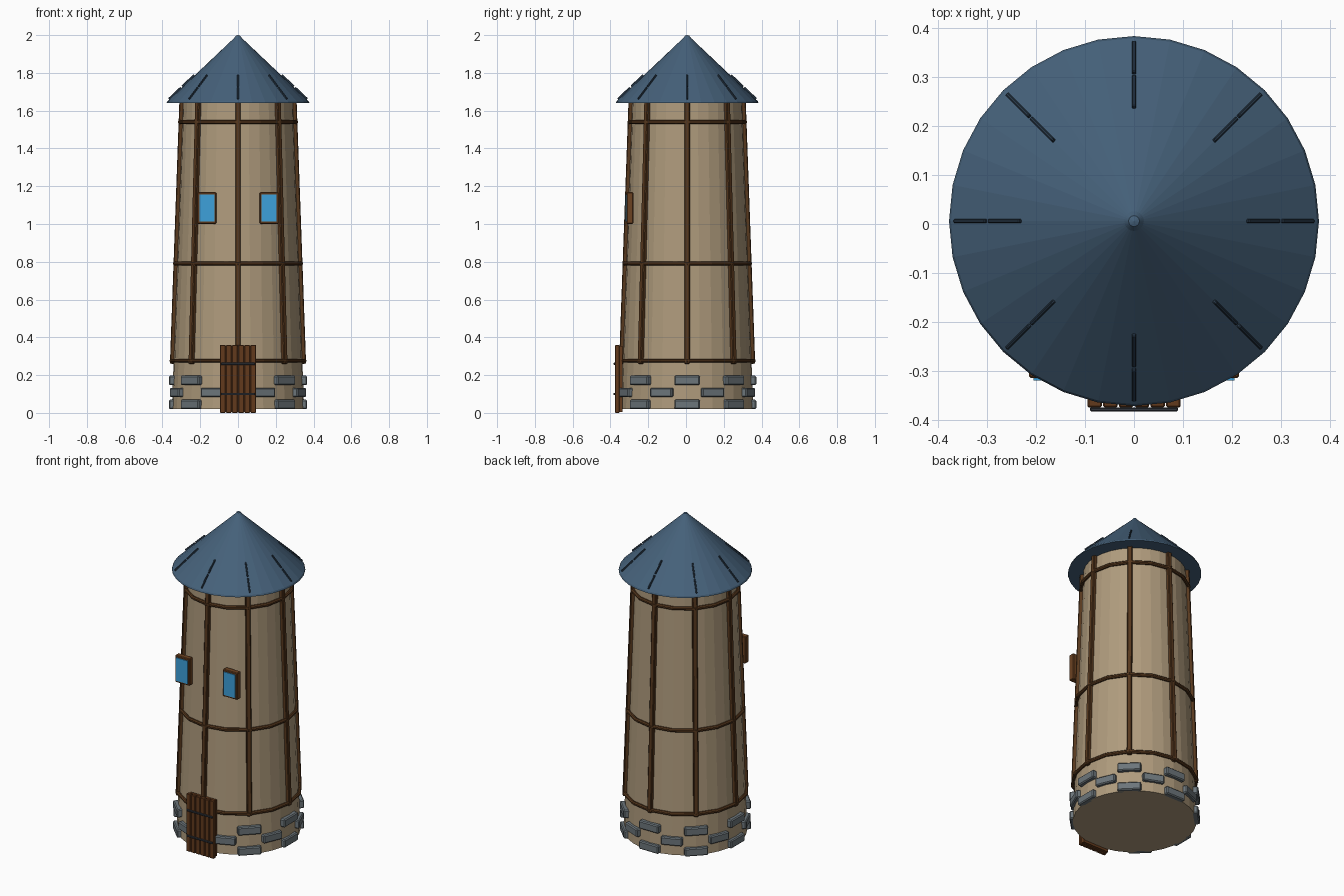
import bpy, bmesh, math
from mathutils import Matrix, Vector

if "Cube" in bpy.data.objects:
    bpy.data.objects.remove(bpy.data.objects["Cube"])

CY = 0.006                      # tower axis sits slightly behind the origin
SLOPE = 0.036                   # inward lean of the wall per unit height


def wall_r(z):
    return 0.35 - SLOPE * (z - 0.02)


def material(name, rgb):
    m = bpy.data.materials.new(name)
    m.diffuse_color = (*[(c / 255) ** 2.2 for c in rgb], 1)
    m.use_nodes = True
    m.node_tree.nodes["Principled BSDF"].inputs["Base Color"].default_value = m.diffuse_color
    return m


PLASTER = material("tan plaster", (174, 154, 124))
SLATE = material("blue slate", (71, 97, 121))
SEAM = material("dark slate", (45, 60, 75))
TIMBER = material("dark timber", (88, 59, 35))
DOOR = material("door wood", (98, 60, 34))
FRAME = material("window wood", (108, 68, 38))
STONE = material("grey stone", (108, 117, 122))
IRON = material("dark iron", (52, 56, 62))
GLASS = material("blue glass", (64, 160, 218))


def finish(name, bm, mat, bevel=0):
    bmesh.ops.recalc_face_normals(bm, faces=bm.faces)
    me = bpy.data.meshes.new(name)
    bm.to_mesh(me)
    bm.free()
    me.materials.append(mat)
    ob = bpy.data.objects.new(name, me)
    bpy.context.collection.objects.link(ob)
    if bevel:
        mod = ob.modifiers.new("bevel", 'BEVEL')
        mod.width = bevel
        mod.segments = 1
    return ob


def boxes(name, mat, items, bevel=0):
    """One object made from (size, matrix) boxes."""
    bm = bmesh.new()
    for size, mx in items:
        bmesh.ops.create_cube(bm, size=1, matrix=mx @ Matrix.Diagonal((*size, 1)))
    return finish(name, bm, mat, bevel)


def lathe(name, mat, profile, sides, closed=False):
    """Turn an (r, z) profile about the tower axis."""
    bm = bmesh.new()
    rings = []
    for r, z in profile:
        n = 1 if r == 0 else sides
        rings.append([bm.verts.new((r * math.cos(i * math.tau / sides),
                                    CY + r * math.sin(i * math.tau / sides), z)) for i in range(n)])
    pairs = list(zip(rings, rings[1:]))
    if closed:
        pairs.append((rings[-1], rings[0]))
    for a, b in pairs:
        for i in range(sides):
            j = (i + 1) % sides
            quad = [a[i % len(a)], a[j % len(a)], b[j % len(b)], b[i % len(b)]]
            bm.faces.new(list(dict.fromkeys(quad)))
    return finish(name, bm, mat)


def radial(deg, r, z, tilt=0):
    """Local x points outward, z up, leaning inward by tilt."""
    return (Matrix.Translation((0, CY, 0)) @ Matrix.Rotation(math.radians(deg), 4, 'Z')
            @ Matrix.Translation((r, 0, z)) @ Matrix.Rotation(-tilt, 4, 'Y'))


def at(x, y, z):
    return Matrix.Translation((x, y, z))


# Tapered wall
lathe("tower_wall", PLASTER, [(0, 0.02), (wall_r(0.02), 0.02), (wall_r(1.65), 1.65), (0, 1.65)], 32)

# Cone roof with a blunt tip
lathe("roof", SLATE, [(0, 1.64), (0.378, 1.64), (0.374, 1.65), (0.02, 1.985), (0.011, 1.997), (0, 2.0)], 32)

# Roof seams, two short strips on each of eight lines
lean = math.atan2(0.354, 0.335)
seams = []
for k in range(8):
    for r in (0.263, 0.333):
        z = 1.65 + (0.374 - r) * 0.335 / 0.354
        seams.append(((0.014, 0.008, 0.088), radial(45 * k, r, z + 0.002, lean)))
boxes("roof_seams", SEAM, seams, 0.002)

# Upright timbers following the wall
tilt = math.atan(SLOPE)
boxes("upright_timbers", TIMBER,
      [((0.028, 0.028, 1.385), radial(45 * k, wall_r(0.95) + 0.005, 0.952, tilt)) for k in range(8)], 0.004)

# Hoop timbers
for label, z in (("lower", 0.276), ("middle", 0.79), ("upper", 1.54)):
    r = wall_r(z) + 0.011
    lathe(label + "_hoop", TIMBER,
          [(r + 0.011 * math.cos(a * math.tau / 8 + math.pi / 8),
            z + 0.011 * math.sin(a * math.tau / 8 + math.pi / 8)) for a in range(8)], 16, closed=True)

# Base stones in three staggered rows, left out behind the door
stones = []
for row, z in enumerate((0.045, 0.108, 0.172)):
    for k in range(8):
        deg = 45 * k + 22.5 * (row % 2)
        if deg != 270:
            stones.append(((0.036, 0.135 if row != 1 else 0.125, 0.05), radial(deg, 0.348, z)))
boxes("base_stones", STONE, stones, 0.006)

# Plank door with iron straps
boxes("door_back", DOOR, [((0.18, 0.03, 0.35), at(0, -0.35, 0.18))])
boxes("door_planks", DOOR,
      [((0.0295, 0.022, 0.36), at((i - 2.5) * 0.0322, -0.364, 0.18)) for i in range(6)], 0.003)
boxes("door_straps", IRON, [((0.18, 0.008, 0.012), at(0, -0.379, z)) for z in (0.10, 0.26)], 0.002)

# Two windows facing the front
for side, x in (("left", -0.165), ("right", 0.165)):
    boxes(side + "_window_frame", FRAME, [((0.1, 0.036, 0.168), at(x, -0.297, 1.085))], 0.004)
    boxes(side + "_window_glass", GLASS, [((0.08, 0.008, 0.144), at(x, -0.316, 1.085))])
